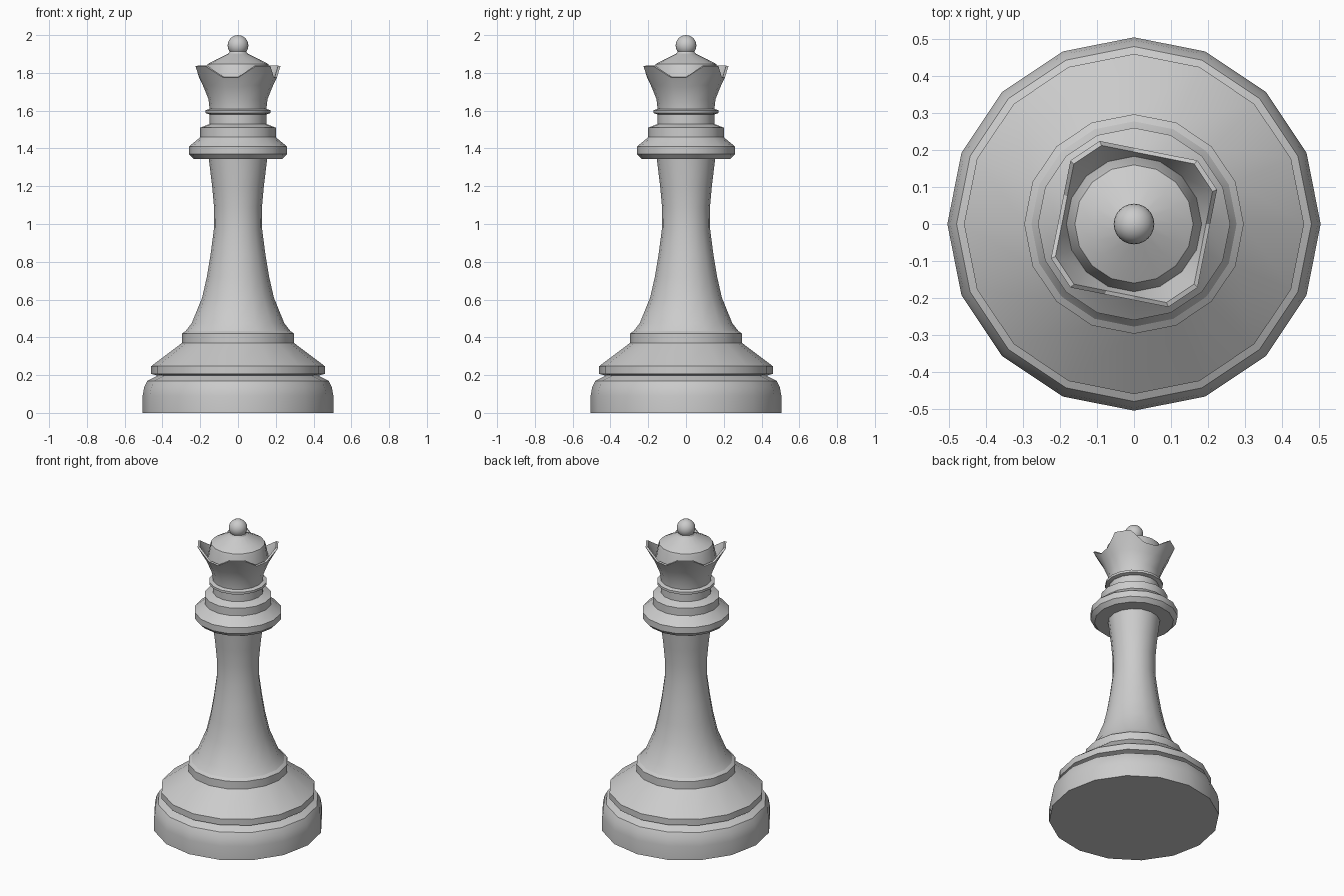
import bpy, math

if "Cube" in bpy.data.objects:
    bpy.data.objects.remove(bpy.data.objects["Cube"])

SIDES = 16


def make_mesh(name, verts, faces, angle=30):
    mesh = bpy.data.meshes.new(name)
    mesh.from_pydata(verts, [], faces)
    mesh.update()
    obj = bpy.data.objects.new(name, mesh)
    bpy.context.collection.objects.link(obj)
    finish(obj, angle)
    return obj


def finish(obj, angle=30):
    bpy.ops.object.select_all(action='DESELECT')
    obj.select_set(True)
    bpy.context.view_layer.objects.active = obj
    bpy.ops.object.shade_smooth_by_angle(angle=math.radians(angle))


def skin(name, rings):
    """Join rings of (radius, z) per side into a capped solid, bottom to top."""
    verts, faces = [], []
    for ring in rings:
        for i, (r, z) in enumerate(ring):
            a = 2 * math.pi * i / SIDES
            verts.append((r * math.cos(a), r * math.sin(a), z))
    for k in range(len(rings) - 1):
        for i in range(SIDES):
            a, b = k * SIDES + i, k * SIDES + (i + 1) % SIDES
            faces.append((a, b, b + SIDES, a + SIDES))
    faces.append(tuple(reversed(range(SIDES))))
    last = (len(rings) - 1) * SIDES
    faces.append(tuple(range(last, last + SIDES)))
    return make_mesh(name, verts, faces)


def lathe(name, profile):
    return skin(name, [[p] * SIDES for p in profile])


# Base drum with rounded shoulder, groove and sloped skirt
lathe("base", [(0.505, 0), (0.505, 0.09), (0.497, 0.135), (0.48, 0.17),
               (0.425, 0.197), (0.46, 0.207), (0.46, 0.247),
               (0.297, 0.37), (0.297, 0.42), (0.26, 0.445)])

# Slender waisted stem
lathe("stem", [(0.28, 0.43), (0.245, 0.475), (0.19, 0.61), (0.165, 0.72),
               (0.145, 0.84), (0.128, 0.97), (0.127, 1.09),
               (0.137, 1.20), (0.155, 1.35)])

# Stepped collar
lathe("collar", [(0.235, 1.345), (0.26, 1.37), (0.26, 1.41), (0.205, 1.455),
                 (0.2, 1.46), (0.2, 1.51), (0.15, 1.53), (0.15, 1.59)])
lathe("neck_ring", [(0.15, 1.58), (0.172, 1.587), (0.172, 1.602), (0.15, 1.61)])


# Flared crown: each quarter has two raised and two dipped rim corners
def rim(high, low):
    return [high if i % 4 in (1, 2) else low for i in range(SIDES)]


skin("crown", [[(0.15, 1.605)] * SIDES, [(0.156, 1.66)] * SIDES,
               rim((0.186, 1.735), (0.182, 1.725)),
               rim((0.243, 1.835), (0.206, 1.775)),
               rim((0.230, 1.838), (0.195, 1.778)),
               [(0.183, 1.745)] * SIDES])

# Domed cap inside the crown
lathe("crown_cap", [(0.185, 1.735), (0.166, 1.83), (0.16, 1.847),
                    (0.115, 1.871), (0.05, 1.903), (0.04, 1.92)])

# Ball on top
bpy.ops.mesh.primitive_uv_sphere_add(segments=24, ring_count=12, radius=0.055,
                                     location=(0, 0, 1.945))
ball = bpy.context.object
ball.name = "top_ball"
finish(ball)
